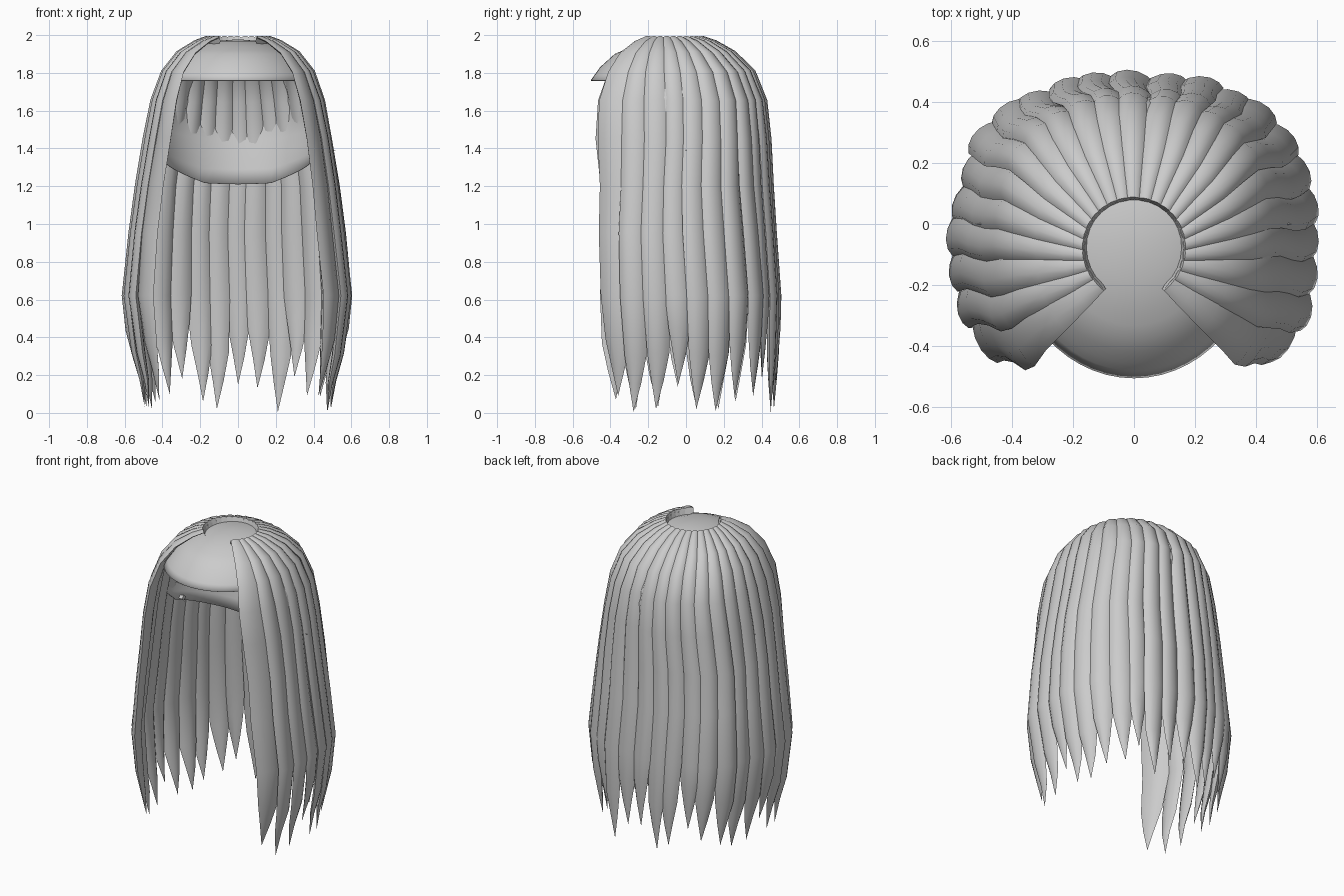
import bpy, bmesh, math, random
from mathutils import Vector

if "Cube" in bpy.data.objects:
    bpy.data.objects.remove(bpy.data.objects["Cube"])

random.seed(4)
hair = bpy.data.materials.new("hair grey")
hair.diffuse_color = (0.6, 0.6, 0.6, 1)
hair.use_nodes = True
hair.node_tree.nodes["Principled BSDF"].inputs["Base Color"].default_value = hair.diffuse_color


def lerp_table(t, keys):
    """Piecewise linear lookup in (key, value) pairs sorted by rising key."""
    if t <= keys[0][0]:
        return keys[0][1]
    for (a, va), (b, vb) in zip(keys, keys[1:]):
        if t <= b:
            return va + (vb - va) * (t - a) / (b - a)
    return keys[-1][1]


def make_object(name, bm, angle):
    bmesh.ops.remove_doubles(bm, verts=bm.verts, dist=0.0005)
    bmesh.ops.recalc_face_normals(bm, faces=bm.faces)
    me = bpy.data.meshes.new(name)
    bm.to_mesh(me)
    bm.free()
    ob = bpy.data.objects.new(name, me)
    bpy.context.collection.objects.link(ob)
    me.materials.append(hair)
    bpy.ops.object.select_all(action='DESELECT')
    ob.select_set(True)
    bpy.context.view_layer.objects.active = ob
    bpy.ops.object.shade_smooth_by_angle(angle=math.radians(angle))
    return ob


# Plan outline of the widest level, from centre back round to the front edge
OUTLINE = [(0, .48), (.2, .46), (.38, .39), (.5, .28), (.56, .12), (.585, 0),
           (.58, -.15), (.57, -.2), (.55, -.3), (.44, -.45)]
arc, s = [(0, Vector((0, .48)))], 0
for p, q in zip(OUTLINE, OUTLINE[1:]):
    s += math.dist(p, q)
    arc.append((s, Vector(q)))
TOTAL = s
CROWN_Y, CROWN_R = -.08, .152

# How far each height has spread from the crown ring to the outline
SPREAD_X = [(.1, .8), (.35, .92), (.55, 1), (.8, .96), (1, .89), (1.2, .83), (1.4, .76),
            (1.65, .65), (1.8, .54), (1.9, .37), (1.96, .17), (1.985, .03)]
SPREAD_BACK = [(.6, 1), (1, .93), (1.2, .9), (1.5, .86), (1.7, .79), (1.8, .67),
               (1.9, .43), (1.96, .2), (1.985, .03)]
SPREAD_FRONT = [(1.2, 1), (1.45, 1.05), (1.65, 1), (1.8, .8), (1.9, .55),
                (1.96, .25), (1.985, .03)]


def surface(s, z):
    """Point of the hair shell at arc distance s (negative is left) and height z."""
    side, d = (1 if s >= 0 else -1), abs(s)
    out = lerp_table(d, arc)
    a = math.radians(90 - 146 * d / TOTAL)
    ring = Vector((CROWN_R * math.cos(a), CROWN_Y + CROWN_R * math.sin(a)))
    fx = lerp_table(z, SPREAD_X)
    fy = lerp_table(z, SPREAD_BACK if out.y > CROWN_Y else SPREAD_FRONT)
    return Vector((side * (ring.x + (out.x - ring.x) * fx),
                   ring.y + (out.y - ring.y) * fy, z))


SECTION = [(-1, 0), (-.7, .6), (-.25, .97), (.25, .97), (.7, .6),
           (1, 0), (.6, -.6), (0, -.9), (-.6, -.6)]


def strand(name, s, tip, span, narrow=1):
    """A flattened lock swept from the crown down to a pointed tip."""
    bm = bmesh.new()
    drift = random.uniform(-.008, .008)
    push = random.uniform(-.007, .007)
    levels = [1.985, 1.96, 1.9, 1.8, 1.65, 1.45, 1.2, .95, .62, tip + .3, tip + .15, tip]
    path = [surface(s, z) for z in levels]
    rings = []
    for i, (z, c) in enumerate(zip(levels, path)):
        wide = surface(s + span / 2, z) - surface(s - span / 2, z)
        tangent = path[min(i + 1, len(path) - 1)] - path[max(i - 1, 0)]
        w = wide.normalized()
        n = tangent.cross(w).normalized()
        if n.dot(Vector((c.x, c.y - CROWN_Y, .05))) < 0:
            n = -n
        half = wide.length * .65 * lerp_table(z, [(.6, narrow), (1.4, 1)])
        thick = lerp_table(z, [(1.65, .03), (1.9, .02), (1.985, .011)])
        taper = {len(levels) - 3: .82, len(levels) - 2: .45, len(levels) - 1: 0}.get(i, 1)
        tilt = (w + n * (.16 if s > 0 else -.16)).normalized()
        low = max(0, 1.8 - z) / 1.8
        sway = .012 * math.sin(5 * z + 3 * s) * min(1, low * 4)
        c = c + w * (drift * low * 2 + sway) + n * push * min(1, low * 4)
        rings.append([bm.verts.new(c + tilt * (u * half * taper) + n * (v * thick * taper))
                      for u, v in SECTION])
    # Rounded end that tucks into the crown
    tuck = Vector((path[0].x * .95, CROWN_Y + (path[0].y - CROWN_Y) * .95, 1.96))
    rings.insert(0, [bm.verts.new(v.co + (tuck - path[0])) for v in rings[0]])
    bm.faces.new(rings[0])
    for a, b in zip(rings, rings[1:]):
        for j in range(len(SECTION)):
            k = (j + 1) % len(SECTION)
            bm.faces.new((a[j], a[k], b[k], b[j]))
    make_object(name, bm, 45)


# Strands: centre back, then mirrored pairs with uneven tips
RIGHT_TIPS = [.13, .005, .19, .09, .08, .01, .02, .15, .02, .005]
LEFT_TIPS = [.02, .06, .18, .1, .06, .02, .03, .14, .03, .02]
STEP = .112
strand("back_strand", 0, .15, STEP)
for i in range(10):
    strand(f"right_strand_{i + 1}", STEP * (i + 1), RIGHT_TIPS[i], STEP)
    strand(f"left_strand_{i + 1}", -STEP * (i + 1), LEFT_TIPS[i], STEP)
# Broad locks framing the face
strand("right_front_lock", 1.235, .09, .17, .8)
strand("left_front_lock", -1.235, .07, .17, .8)

# Scalp cap: dome with a short brim at the front and a deep nape at the back
DOME = [(1.21, 1), (1.34, 1.05), (1.42, 1.07), (1.48, 1.125), (1.6, 1.13), (1.68, 1.09),
        (1.76, 1), (1.83, .89), (1.9, .72), (1.94, .52), (1.968, .3), (1.978, 0)]
LOWER = [(-90, 1.76), (-32, 1.76), (-20, 1.55), (0, 1.39), (35, 1.29), (65, 1.215), (90, 1.21)]
bm = bmesh.new()
SEG, ROWS = 56, [1.978, 1.968, 1.94, 1.92, 1.9, 1.865, 1.83, 1.795, 1.76]
columns = []
for i in range(SEG):
    a = 2 * math.pi * i / SEG
    x, y = math.cos(a), math.sin(a)
    bottom = lerp_table(math.degrees(math.asin(max(-1, min(1, y)))), LOWER)
    zs = ROWS + [1.76 + (bottom - 1.76) * k / 7 for k in range(1, 8)]
    col = []
    for z in zs:
        r = lerp_table(z, DOME)
        col.append(bm.verts.new((x * r * .405, -.05 + y * r * (.455 if y < 0 else .415), z)))
    columns.append(col)
for i in range(SEG):
    a, b = columns[i], columns[(i + 1) % SEG]
    for j in range(len(a) - 1):
        bm.faces.new((a[j], a[j + 1], b[j + 1], b[j]))
bmesh.ops.dissolve_degenerate(bm, edges=bm.edges, dist=.0005)
cap = make_object("scalp_cap", bm, 50)
mod = cap.modifiers.new("thickness", 'SOLIDIFY')
mod.thickness = .004

# Small cap corners poking out above the ears
for side, label in ((1, "right"), (-1, "left")):
    bm = bmesh.new()
    bmesh.ops.create_cone(bm, cap_ends=True, segments=4, radius1=.025, radius2=0, depth=.12)
    for v in bm.verts:
        v.co = Vector((side * (.46 + v.co.z), v.co.x, 1.39 + v.co.y * .7))
    make_object(f"{label}_cap_corner", bm, 30)
